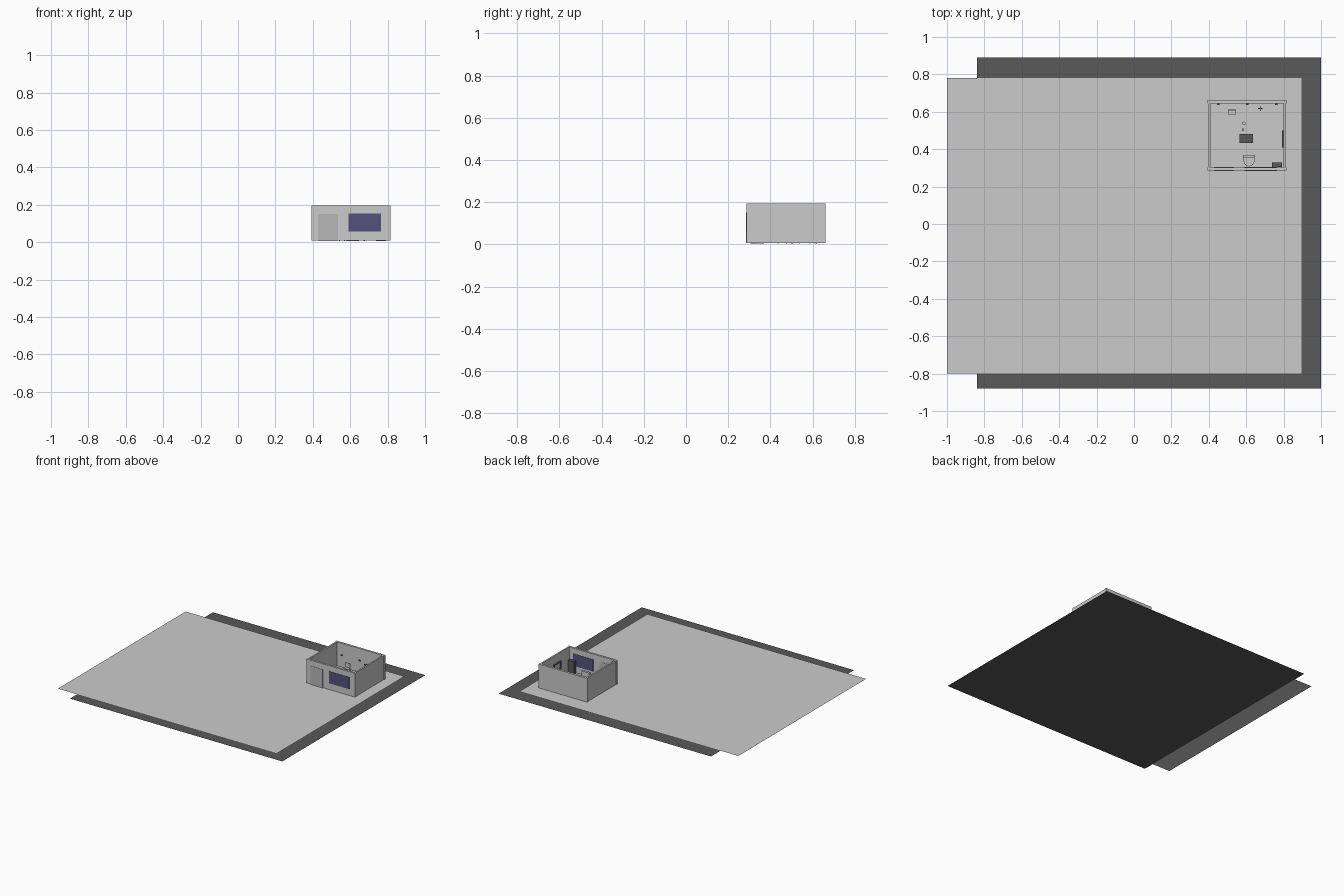
import bpy, math
from mathutils import Matrix


def mat(name, r, g, b):
    m = bpy.data.materials.new(name)
    m.diffuse_color = (r, g, b, 1)
    return m


DARK = mat("dark_grey", 0.1, 0.1, 0.1)
DOOR = mat("door_grey", 0.48, 0.48, 0.48)
GLASS = mat("window_blue", 0.09, 0.083, 0.2)


def finish(o, name, m):
    o.name = name
    if m:
        o.data.materials.append(m)
    return o


def box(name, x0, x1, y0, y1, z0, z1, m=None):
    bpy.ops.mesh.primitive_cube_add(size=1)
    o = bpy.context.object
    o.data.transform(Matrix.Diagonal((x1 - x0, y1 - y0, z1 - z0, 1)))
    o.location = ((x0 + x1) / 2, (y0 + y1) / 2, (z0 + z1) / 2)
    return finish(o, name, m)


def plane(name, x0, x1, y0, y1, z, m=None):
    bpy.ops.mesh.primitive_plane_add(size=1)
    o = bpy.context.object
    o.data.transform(Matrix.Diagonal((x1 - x0, y1 - y0, 1, 1)))
    o.location = ((x0 + x1) / 2, (y0 + y1) / 2, z)
    return finish(o, name, m)


def cyl(name, x, y, z0, z1, r, m=None):
    bpy.ops.mesh.primitive_cylinder_add(vertices=16, radius=r, depth=z1 - z0,
                                        location=(x, y, (z0 + z1) / 2))
    bpy.ops.object.shade_smooth_by_angle()
    return finish(bpy.context.object, name, m)


# Two overlapping ground sheets
plane("road_ground", -0.84, 1.0, -0.88, 0.89, 0.0, DARK)
plane("paved_ground", -1.0, 0.895, -0.80, 0.78, 0.005)

# Open-topped room: front and back walls run just past the side walls
Z0, Z1 = 0.008, 0.195
box("front_wall", 0.392, 0.815, 0.286, 0.302, Z0, Z1)
box("back_wall", 0.392, 0.815, 0.645, 0.662, Z0, Z1)
box("left_wall", 0.396, 0.408, 0.302, 0.645, Z0, Z1)
box("right_wall", 0.799, 0.811, 0.302, 0.645, Z0, Z1)

# Door and window set through the front wall
box("door", 0.428, 0.535, 0.284, 0.304, 0.006, 0.150, DOOR)
box("window", 0.591, 0.765, 0.284, 0.304, 0.058, 0.152, GLASS)

# Desk in the middle of the room
box("desk_top", 0.565, 0.635, 0.432, 0.480, 0.060, 0.068, DARK)
for x in (0.569, 0.631):
    for y in (0.436, 0.476):
        box("desk_leg", x - 0.003, x + 0.003, y - 0.003, y + 0.003, 0.005, 0.06, DARK)

# Stool and small stand behind the desk
cyl("stool_seat", 0.588, 0.538, 0.035, 0.040, 0.009)
cyl("stool_post", 0.588, 0.538, 0.005, 0.035, 0.003)
box("small_stand", 0.577, 0.589, 0.498, 0.510, 0.005, 0.03)

# Armchair against the front wall, with a rounded front
box("armchair_back", 0.582, 0.648, 0.352, 0.370, 0.005, 0.075)
box("armchair_seat", 0.586, 0.644, 0.335, 0.352, 0.005, 0.035)
cyl("armchair_front", 0.615, 0.337, 0.005, 0.035, 0.029)

# Tall cabinet in the front right corner
box("cabinet", 0.738, 0.790, 0.306, 0.329, 0.005, 0.105, DARK)

# Frame hung on the right wall
for y in (0.41, 0.494):
    box("frame_side", 0.790, 0.799, y, y + 0.006, 0.07, 0.13, DARK)
for z in (0.07, 0.124):
    box("frame_rail", 0.790, 0.799, 0.41, 0.50, z, z + 0.006, DARK)

# Light chair near the back wall
box("chair_seat", 0.503, 0.545, 0.585, 0.612, 0.035, 0.040)
box("chair_back", 0.503, 0.545, 0.608, 0.612, 0.040, 0.075)
for x in (0.503, 0.541):
    for y in (0.585, 0.608):
        box("chair_leg", x, x + 0.004, y, y + 0.004, 0.005, 0.035)

# Cross-shaped coat stand
cyl("stand_post", 0.675, 0.617, 0.005, 0.10, 0.003, DARK)
box("stand_arm_x", 0.662, 0.688, 0.615, 0.619, 0.095, 0.10, DARK)
box("stand_arm_y", 0.673, 0.677, 0.604, 0.630, 0.095, 0.10, DARK)

# Small hooks on the back wall
for x in (0.45, 0.605, 0.76):
    box("wall_hook", x - 0.006, x + 0.006, 0.637, 0.645, 0.10, 0.108, DARK)
